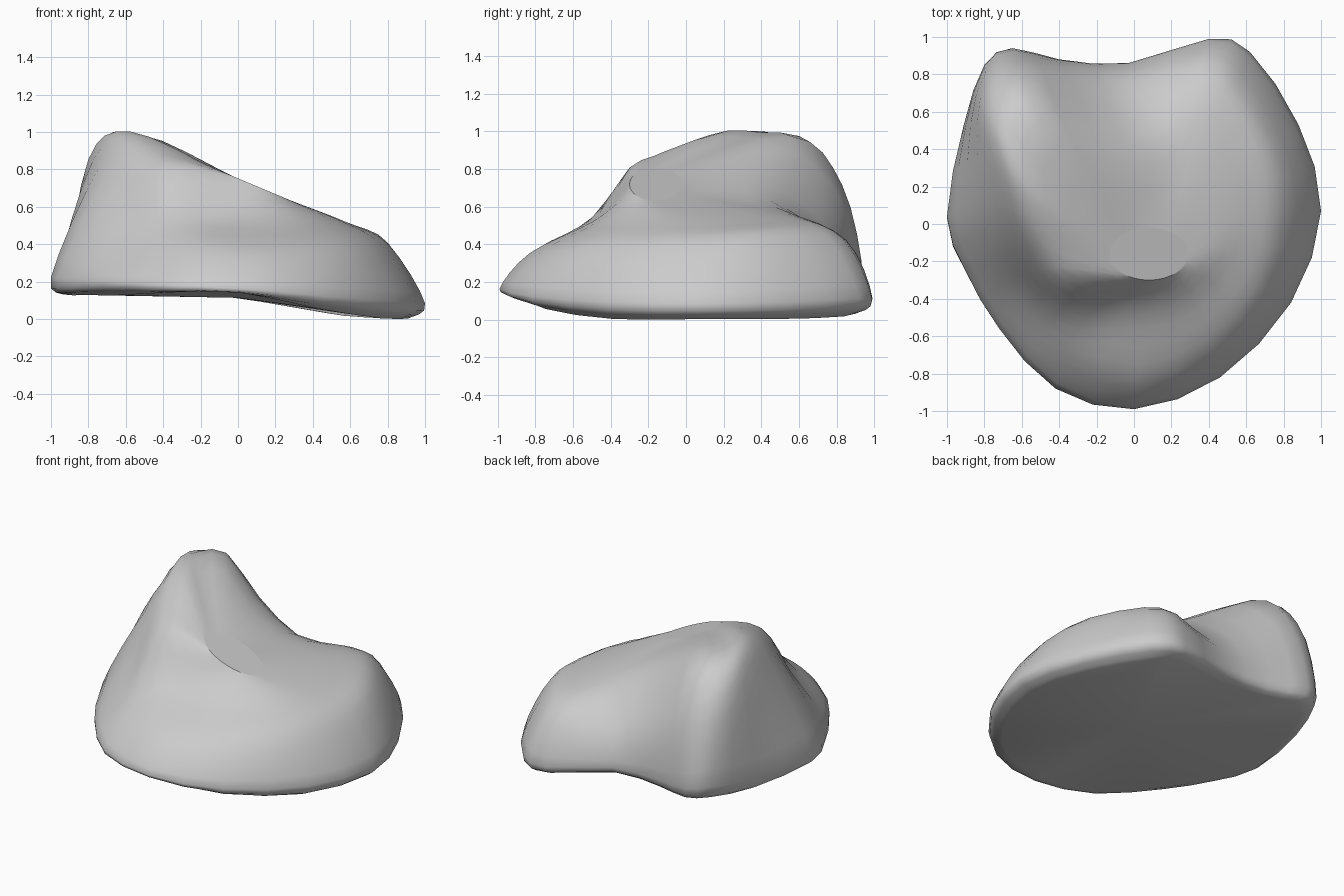
import bpy, bmesh, math
from mathutils import Vector

if "Cube" in bpy.data.objects:
    bpy.data.objects.remove(bpy.data.objects["Cube"])

# Contour rings of the boulder, counter-clockwise from +x, 16 points each
rim = [(1.0, .07, .09), (.88, .53, .10), (.62, .92, .12), (.40, .99, .12),
       (-.03, .86, .18), (-.40, .88, .2), (-.65, .94, .23), (-.80, .85, .25),
       (-.91, .53, .21), (-1.0, .04, .23), (-.90, -.25, .22), (-.72, -.56, .21),
       (-.42, -.88, .19), (0, -.99, .17), (.46, -.82, .13), (.84, -.42, .10)]
shoulder = [(.81, .09, .40), (.75, .42, .43), (.54, .76, .44), (.36, .85, .43),
            (0, .76, .41), (-.35, .79, .57), (-.60, .83, .72), (-.76, .72, .82),
            (-.80, .50, .86), (-.74, .12, .82), (-.66, -.15, .68), (-.55, -.42, .47),
            (-.36, -.68, .42), (.02, -.83, .36), (.42, -.67, .37), (.70, -.35, .39)]
crest = [(.59, .05, .52), (.55, .33, .53), (.42, .53, .55), (.27, .51, .58),
         (.09, .43, .65), (-.20, .45, .81), (-.50, .56, .98), (-.59, .41, 1.0),
         (-.58, .22, 1.01), (-.52, .02, .95), (-.44, -.15, .88), (-.37, -.31, .80),
         (-.21, -.46, .57), (.05, -.49, .53), (.31, -.41, .53), (.51, -.21, .53)]


def underside(x, y):
    z = .12 - .02 * x if x < 0 else max(.01, .12 - .17 * x)
    return z + .1 * max(0, -y - .6)


# Underside ring follows the rim; top ring is a tilted ellipse
base = [(x * .91, y * .91, underside(x * .91, y * .91)) for x, y, z in rim]
top = []
for k in range(16):
    a = math.tau * k / 16
    x, y = .08 + .21 * math.cos(a), -.16 + .14 * math.sin(a)
    top.append((x, y, .725 - .42 * (x - .08)))


def spline(a, b, c, d, t):
    return .5 * (2 * b + (c - a) * t + (2 * a - 5 * b + 4 * c - d) * t * t
                 + (3 * b - a - 3 * c + d) * t ** 3)


def smooth_loop(pts, steps):
    p = [Vector(q) for q in pts]
    n = len(p)
    return [spline(p[i - 1], p[i], p[(i + 1) % n], p[(i + 2) % n], s / steps)
            for i in range(n) for s in range(steps)]


# Refine around each ring, then between rings
rings = [smooth_loop(r, 2) for r in (base, rim, shoulder, crest, top)]
levels = []
for i in range(4):
    quad = [rings[max(0, min(4, i + j))] for j in (-1, 0, 1, 2)]
    for s in range(4):
        levels.append([spline(*q, s / 4) for q in zip(*quad)])
levels.append(rings[-1])

# Skin the rings and close both ends
bm = bmesh.new()
loops = [[bm.verts.new(v) for v in ring] for ring in levels]
n = len(loops[0])
for lo, hi in zip(loops, loops[1:]):
    for i in range(n):
        j = (i + 1) % n
        bm.faces.new((lo[i], lo[j], hi[j], hi[i])).smooth = True
hub = bm.verts.new((0, 0, .12))
for i in range(n):
    bm.faces.new((hub, loops[0][(i + 1) % n], loops[0][i])).smooth = True
# Flat oval facet on top, with a crisp edge
facet = bm.faces.new(loops[-1])
for e in facet.edges:
    e.smooth = False
bmesh.ops.recalc_face_normals(bm, faces=bm.faces)
low = min(v.co.z for v in bm.verts)
bmesh.ops.translate(bm, verts=bm.verts, vec=(0, 0, -low))
mesh = bpy.data.meshes.new("boulder")
bm.to_mesh(mesh)
bm.free()
boulder = bpy.data.objects.new("boulder", mesh)
bpy.context.collection.objects.link(boulder)
